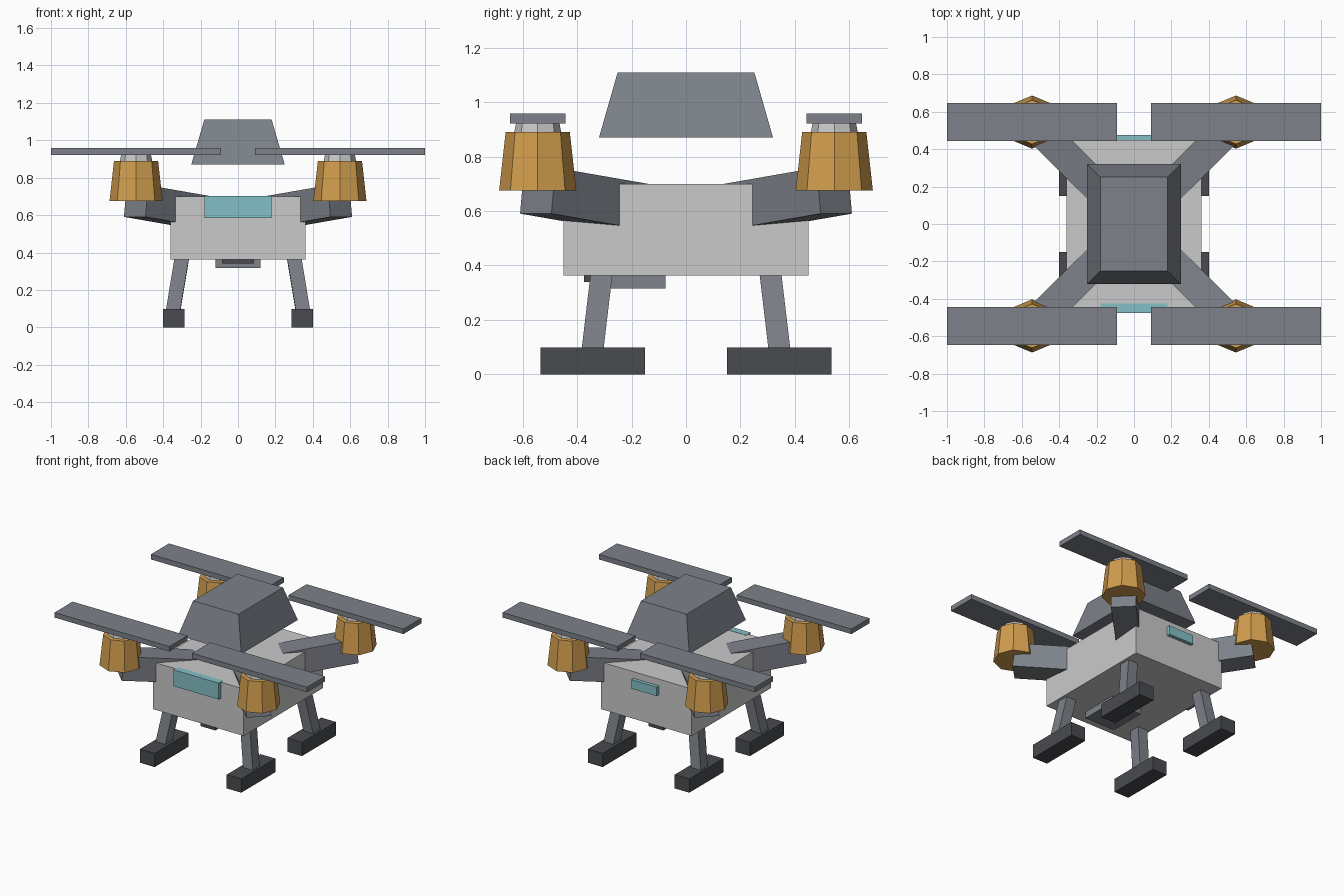
import bpy, bmesh, math
from mathutils import Vector

if "Cube" in bpy.data.objects:
    bpy.data.objects.remove(bpy.data.objects["Cube"])


def material(name, rgb):
    m = bpy.data.materials.new(name)
    m.diffuse_color = (*rgb, 1)
    m.use_nodes = True
    m.node_tree.nodes["Principled BSDF"].inputs["Base Color"].default_value = m.diffuse_color
    return m


SHELL = material("light grey", (0.59, 0.59, 0.60))
STEEL = material("steel grey", (0.205, 0.22, 0.25))
DARK = material("dark grey", (0.066, 0.070, 0.078))
ORANGE = material("orange", (0.64, 0.34, 0.075))
TEAL = material("teal", (0.23, 0.53, 0.57))


def finish(name, bm, mat):
    bmesh.ops.recalc_face_normals(bm, faces=bm.faces)
    mesh = bpy.data.meshes.new(name)
    bm.to_mesh(mesh)
    bm.free()
    mesh.materials.append(mat)
    obj = bpy.data.objects.new(name, mesh)
    bpy.context.collection.objects.link(obj)
    return obj


def box(name, lo, hi, mat, taper=(1, 1)):
    """Box from corner to corner; taper scales the top in x and y."""
    lo, hi = Vector(lo), Vector(hi)
    mid, size = (lo + hi) / 2, hi - lo
    bm = bmesh.new()
    bmesh.ops.create_cube(bm, size=1)
    for v in bm.verts:
        if v.co.z > 0:
            v.co.x *= taper[0]
            v.co.y *= taper[1]
        v.co = mid + Vector(a * b for a, b in zip(v.co, size))
    return finish(name, bm, mat)


def beam(name, start, end, side, width, height, mat):
    """Square-ended bar between two points; side is its level width direction."""
    start, end = Vector(start), Vector(end)
    along = (end - start).normalized()
    up = along.cross(Vector(side)).normalized()
    side = up.cross(along).normalized()
    bm = bmesh.new()
    bmesh.ops.create_cube(bm, size=1)
    for v in bm.verts:
        base = end if v.co.x > 0 else start
        v.co = base + side * (v.co.y * width) + up * (v.co.z * height)
    return finish(name, bm, mat)


def drum(name, x, y, z0, z1, r0, r1, mat):
    """Eight-sided tapered drum with corners on the axes."""
    bm = bmesh.new()
    bmesh.ops.create_cone(bm, cap_ends=True, segments=8, radius1=r0, radius2=r1, depth=z1 - z0)
    bmesh.ops.translate(bm, verts=bm.verts, vec=(x, y, (z0 + z1) / 2))
    return finish(name, bm, mat)


# Hull, canopy and window panels
box("body", (-0.36, -0.45, 0.363), (0.36, 0.45, 0.70), SHELL)
box("canopy", (-0.25, -0.32, 0.87), (0.25, 0.32, 1.11), STEEL, taper=(0.72, 0.785))
box("front_window", (-0.18, -0.475, 0.585), (0.18, -0.425, 0.702), TEAL)
box("rear_window", (-0.10, 0.44, 0.588), (0.10, 0.475, 0.652), TEAL)

# Sensor pod under the hull
box("sensor_pod", (-0.12, -0.345, 0.316), (0.12, -0.075, 0.38), STEEL)
box("sensor_lens", (-0.085, -0.375, 0.34), (0.085, -0.33, 0.38), DARK)

# One rotor arm, motor, blade, leg and foot per corner
C = 0.545
for sx, xn in ((-1, "left"), (1, "right")):
    for sy, yn in ((-1, "front"), (1, "rear")):
        tag = f"{yn}_{xn}"
        x, y = sx * C, sy * C
        beam("arm_" + tag, (sx * 0.2, sy * 0.2, 0.615), (x, y, 0.675),
             (sx, -sy, 0), 0.163, 0.17, STEEL)
        drum("motor_" + tag, x, y, 0.675, 0.89, 0.142, 0.118, ORANGE)
        drum("collar_" + tag, x, y, 0.88, 0.923, 0.088, 0.08, SHELL)
        box("blade_" + tag, (x - 0.455, y - 0.102, 0.922), (x + 0.455, y + 0.102, 0.958), STEEL)
        beam("leg_" + tag, (sx * 0.35, sy * 0.346, 0.07), (sx * 0.297, sy * 0.308, 0.39),
             (1, 0, 0), 0.076, 0.08, STEEL)
        fx, fy = sx * 0.343, sy * 0.343
        box("foot_" + tag, (fx - 0.058, fy - 0.192, 0), (fx + 0.058, fy + 0.192, 0.098), DARK)
